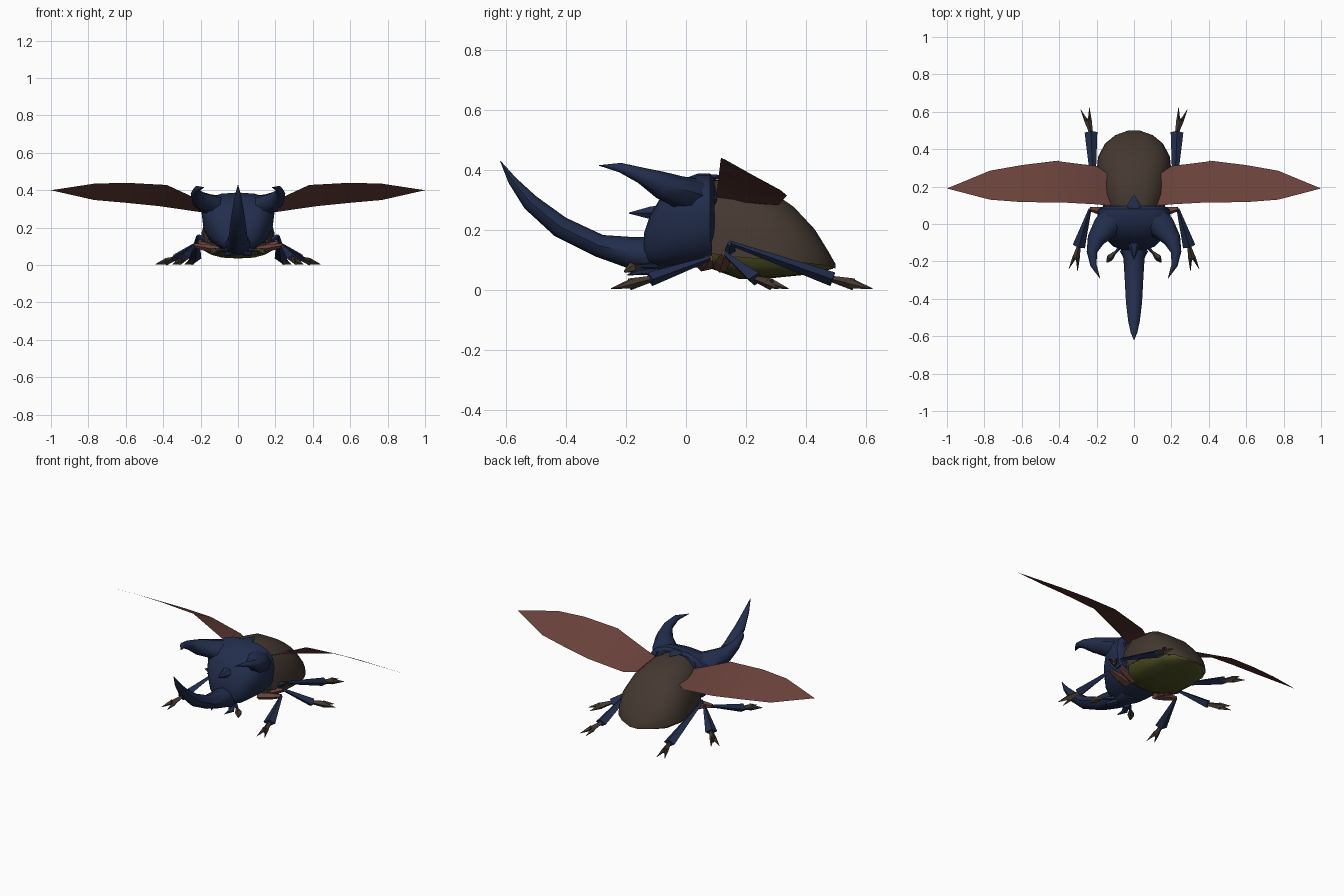
import bpy, bmesh, math
from mathutils import Vector

if "Cube" in bpy.data.objects:
    bpy.data.objects.remove(bpy.data.objects["Cube"])


def material(name, rgb):
    m = bpy.data.materials.new(name)
    m.use_nodes = True
    m.diffuse_color = (*rgb, 1)
    m.node_tree.nodes["Principled BSDF"].inputs["Base Color"].default_value = (*rgb, 1)
    return m


BLUE = material("dark blue", (0.016, 0.027, 0.073))
BROWN = material("shell brown", (0.058, 0.040, 0.030))
RED = material("wing red brown", (0.140, 0.052, 0.042))
OLIVE = material("olive belly", (0.075, 0.080, 0.016))


def finish(name, bm, mat, mirror=False, smooth=None):
    bmesh.ops.recalc_face_normals(bm, faces=bm.faces)
    me = bpy.data.meshes.new(name)
    bm.to_mesh(me)
    bm.free()
    me.materials.append(mat)
    ob = bpy.data.objects.new(name, me)
    bpy.context.collection.objects.link(ob)
    if mirror:
        ob.modifiers.new("Mirror", 'MIRROR')
    if smooth:
        bpy.ops.object.select_all(action='DESELECT')
        ob.select_set(True)
        bpy.context.view_layer.objects.active = ob
        bpy.ops.object.shade_smooth_by_angle(angle=math.radians(smooth))
    return ob


def skin(bm, rings, closed=True):
    """Bridge equal rings of points and cap both ends."""
    vs = [[bm.verts.new(p) for p in r] for r in rings]
    n = len(vs[0])
    for a, b in zip(vs, vs[1:]):
        for i in range(n if closed else n - 1):
            j = (i + 1) % n
            bm.faces.new((a[i], a[j], b[j], b[i]))
    bm.faces.new(vs[0])
    bm.faces.new(vs[-1][::-1])


def tube(bm, sections, n=8):
    """Tapered tube through (centre, half width, half height)."""
    pts = [Vector(s[0]) for s in sections]
    rings = []
    for i, (_, rx, rz) in enumerate(sections):
        t = (pts[min(i + 1, len(pts) - 1)] - pts[max(i - 1, 0)]).normalized()
        side = t.cross(Vector((0, 0, 1))).normalized()
        up = side.cross(t)
        rings.append([pts[i] + side * rx * math.cos(k * math.tau / n)
                      + up * rz * math.sin(k * math.tau / n) for k in range(n)])
    skin(bm, rings)


def tube_part(name, sections, mat, n=8, mirror=False, smooth=None):
    bm = bmesh.new()
    tube(bm, sections, n)
    return finish(name, bm, mat, mirror, smooth)


def hull(name, sections, mat, a0, a1, n, power=1.0, seam=0.0, smooth=40):
    """Body loft along y from (y, half width, top, middle, bottom)."""
    closed = a1 - a0 == 360
    rings = []
    for y, hw, top, mid, bot in sections:
        ring = []
        for k in range(n if closed else n + 1):
            a = math.radians(a0 + (a1 - a0) * k / n)
            c, s = math.cos(a), math.sin(a)
            x = hw * math.copysign(abs(c) ** power, c)
            h = abs(s) ** power
            z = mid + h * ((top - mid) if s > 0 else (bot - mid))
            if abs(x) < 0.001 and s > 0:
                z -= seam
            ring.append((x, y, z))
        rings.append(ring)
    bm = bmesh.new()
    skin(bm, rings, closed)
    return finish(name, bm, mat, smooth=smooth)


# Thorax
hull("thorax", [(0.095, 0.165, 0.375, 0.26, 0.09), (0.08, 0.19, 0.388, 0.27, 0.08),
                (0.04, 0.195, 0.388, 0.28, 0.075), (-0.03, 0.18, 0.362, 0.27, 0.075),
                (-0.08, 0.15, 0.315, 0.23, 0.07), (-0.12, 0.11, 0.25, 0.18, 0.08),
                (-0.14, 0.06, 0.19, 0.15, 0.10)], BLUE, 0, 360, 16, 0.8)

# Wing covers with a centre seam, and the belly below
hull("wing_covers", [(0.085, 0.16, 0.372, 0.12, 0), (0.16, 0.19, 0.372, 0.11, 0),
                     (0.28, 0.20, 0.338, 0.10, 0), (0.36, 0.192, 0.282, 0.095, 0),
                     (0.43, 0.155, 0.205, 0.085, 0), (0.475, 0.10, 0.13, 0.08, 0),
                     (0.50, 0.03, 0.085, 0.07, 0)], BROWN, 0, 180, 12, 0.85, 0.006)
hull("belly", [(0.085, 0.14, 0, 0.125, 0.07), (0.18, 0.185, 0, 0.115, 0.035),
               (0.30, 0.19, 0, 0.105, 0.04), (0.40, 0.165, 0, 0.095, 0.05),
               (0.47, 0.09, 0, 0.085, 0.065), (0.49, 0.03, 0, 0.078, 0.07)],
     OLIVE, 180, 360, 8, 0.8)

# Plate behind the thorax and thorn in front of it
tube_part("rear_plate", [((0, 0.07, 0.372), 0.045, 0.014), ((0, 0.10, 0.376), 0.038, 0.010),
                         ((0, 0.155, 0.374), 0.003, 0.003)], BLUE, 6)
tube_part("front_thorn", [((0, -0.06, 0.25), 0.06, 0.04), ((0, -0.12, 0.257), 0.03, 0.024),
                          ((0, -0.19, 0.256), 0.002, 0.002)], BLUE, 6, smooth=40)

# Head running into the long upturned horn
tube_part("head_horn", [((0, -0.03, 0.115), 0.075, 0.05), ((0, -0.12, 0.115), 0.07, 0.062),
                        ((0, -0.19, 0.125), 0.056, 0.052), ((0, -0.29, 0.147), 0.05, 0.038),
                        ((0, -0.42, 0.210), 0.043, 0.036), ((0, -0.52, 0.292), 0.031, 0.028),
                        ((0, -0.58, 0.365), 0.018, 0.015), ((0, -0.62, 0.43), 0.001, 0.001)],
          BLUE, 8, smooth=50)

# Pair of thorax horns curving out, forward and in
tube_part("thorax_horn", [((0.09, 0.05, 0.30), 0.08, 0.07), ((0.155, -0.02, 0.325), 0.07, 0.055),
                          ((0.205, -0.085, 0.35), 0.047, 0.046), ((0.225, -0.15, 0.382), 0.028, 0.027),
                          ((0.217, -0.22, 0.408), 0.017, 0.016), ((0.182, -0.29, 0.415), 0.001, 0.001)],
          BLUE, 8, True, 50)

# Feelers with brown clubs
tube_part("feeler", [((0.05, -0.10, 0.08), 0.012, 0.012), ((0.10, -0.15, 0.08), 0.008, 0.008)],
          BLUE, 5, True)
tube_part("feeler_club", [((0.095, -0.145, 0.08), 0.006, 0.006), ((0.13, -0.18, 0.075), 0.02, 0.018),
                          ((0.145, -0.205, 0.06), 0.004, 0.004)], BROWN, 5, True)
tube_part("jaw", [((0.03, -0.10, 0.065), 0.02, 0.015), ((0.06, -0.15, 0.06), 0.018, 0.012),
                  ((0.045, -0.195, 0.05), 0.002, 0.002)], BLUE, 5, True)

# Spread wings, tilted with the front edge high
bm = bmesh.new()
front = [(0.10, 0.095, 0.300), (0.20, 0.105, 0.345), (0.38, 0.115, 0.428),
         (0.60, 0.117, 0.440), (0.77, 0.130, 0.435)]
back = [(0.11, 0.25, 0.285), (0.20, 0.31, 0.283), (0.42, 0.337, 0.315),
        (0.60, 0.315, 0.333), (0.77, 0.285, 0.348)]
f = [bm.verts.new(p) for p in front]
b = [bm.verts.new(p) for p in back]
tip = bm.verts.new((1.0, 0.19, 0.40))
for i in range(4):
    bm.faces.new((f[i], f[i + 1], b[i + 1], b[i]))
bm.faces.new((f[4], tip, b[4]))
finish("wing", bm, RED, True, 40)


def leg(name, hip, knee, ankle, toe, thigh_mat):
    """Thigh, flared shin and forked foot."""
    hip, knee, ankle, toe = map(Vector, (hip, knee, ankle, toe))
    tube_part(name + "_thigh", [(hip, 0.03, 0.02), (hip.lerp(knee, 0.5), 0.026, 0.02),
                                (knee, 0.012, 0.012)], thigh_mat, 5, True)
    tube_part(name + "_shin", [(knee, 0.008, 0.008), (knee.lerp(ankle, 0.55), 0.022, 0.017),
                               (ankle, 0.034, 0.024)], BLUE, 4, True)
    bm = bmesh.new()
    d = (toe - ankle).normalized()
    side = d.cross(Vector((0, 0, 1))).normalized()
    mid = ankle.lerp(toe, 0.55)
    tube(bm, [(ankle - d * 0.01, 0.009, 0.01), (mid, 0.021, 0.020)], 4)
    for s in (-1, 1):
        tube(bm, [(mid - d * 0.01 + side * s * 0.009, 0.011, 0.017),
                  (toe + side * s * 0.024, 0.001, 0.001)], 4)
    finish(name + "_foot", bm, BROWN, True)


leg("front_leg", (0.10, 0.06, 0.08), (0.235, 0.08, 0.105),
    (0.295, -0.12, 0.035), (0.325, -0.245, 0.004), RED)
leg("middle_leg", (0.10, 0.12, 0.075), (0.215, 0.13, 0.12),
    (0.335, 0.235, 0.035), (0.425, 0.325, 0.004), RED)
leg("hind_leg", (0.08, 0.15, 0.07), (0.215, 0.15, 0.155),
    (0.23, 0.49, 0.035), (0.262, 0.617, 0.004), BLUE)
